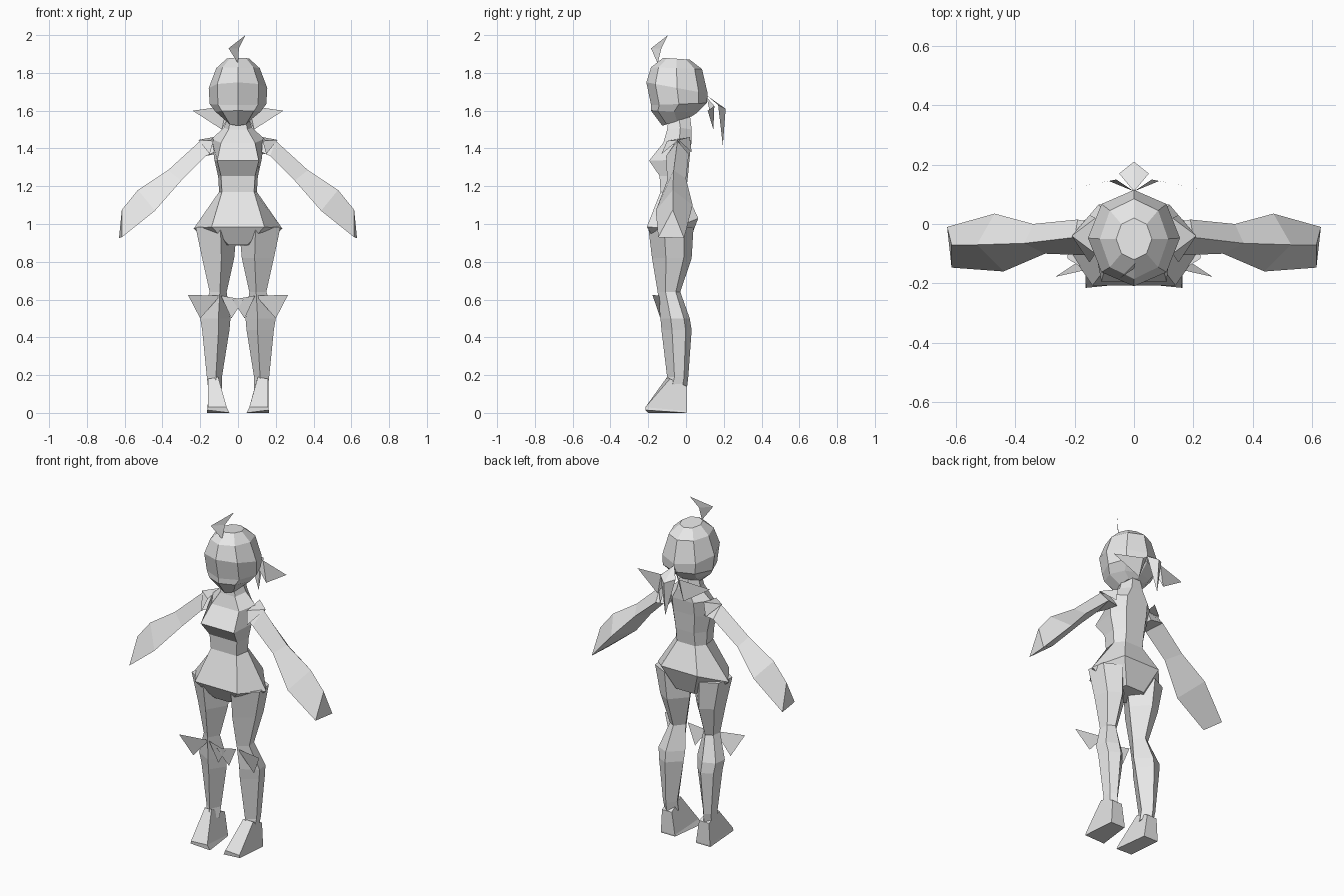
import bpy, bmesh, math

grey = bpy.data.materials.new("light grey")
grey.diffuse_color = (0.8, 0.8, 0.8, 1)


def make(name, verts, faces, mirror=False):
    """Flat shaded mesh, optionally mirrored across x = 0."""
    me = bpy.data.meshes.new(name)
    bm = bmesh.new()
    for s in ((1, -1) if mirror else (1,)):
        vs = [bm.verts.new((s * x, y, z)) for x, y, z in verts]
        for f in faces:
            bm.faces.new([vs[i] for i in f][::s])
    if len(faces) > 8:
        bmesh.ops.recalc_face_normals(bm, faces=bm.faces[:])
    bm.to_mesh(me)
    bm.free()
    me.materials.append(grey)
    ob = bpy.data.objects.new(name, me)
    bpy.context.collection.objects.link(ob)
    return ob


def loft(name, rings, mirror=False):
    """Skin a list of equal rings and cap both ends."""
    n = len(rings[0])
    verts = [p for r in rings for p in r]
    faces = [tuple(range(n)), tuple(range(len(verts) - n, len(verts)))]
    for k in range(len(rings) - 1):
        for i in range(n):
            a, b = k * n + i, k * n + (i + 1) % n
            faces.append((a, b, b + n, a + n))
    return make(name, verts, faces, mirror)


# Torso with neck, bust, waist and hips: front, side and back (half width, y, z)
torso = []
for f, s, b in [
    ((.035, -.09, 1.58), (.05, -.04, 1.58), (.025, .02, 1.58)),
    ((.05, -.10, 1.50), (.075, -.03, 1.51), (.04, .03, 1.50)),
    ((.09, -.12, 1.43), (.14, -.035, 1.45), (.07, .03, 1.44)),
    ((.11, -.195, 1.335), (.125, -.05, 1.34), (.07, .02, 1.36)),
    ((.09, -.14, 1.255), (.105, -.05, 1.25), (.06, .01, 1.25)),
    ((.085, -.135, 1.17), (.10, -.05, 1.17), (.06, 0, 1.17)),
    ((.14, -.207, .985), (.235, -.07, .975), (.12, .065, 1.03)),
    ((.05, -.15, .89), (.12, -.06, .88), (.06, .01, .89)),
]:
    right = [f, s, b]
    torso.append(right + [(-x, y, z) for x, y, z in right[::-1]])
loft("torso", torso)

# Head: eight-sided rings (z front, z back, half width, y front, y back)
head = []
for zf, zb, w, yf, yb in [
    (1.88, 1.87, .06, -.12, .02),
    (1.83, 1.82, .115, -.185, .085),
    (1.75, 1.69, .155, -.21, .115),
    (1.63, 1.64, .15, -.185, .11),
    (1.60, 1.59, .12, -.185, .06),
    (1.52, 1.57, .06, -.125, .03),
]:
    ring = []
    for i in range(8):
        a = i * math.pi / 4
        t = (1 - math.cos(a)) / 2
        ring.append((w * math.sin(a), yf + (yb - yf) * t, zf + (zb - zf) * t))
    head.append(ring)
loft("head", head)

# Legs: five-sided rings (z, x inner, x outer, y front, y back)
section = [(.4, 0), (1, .35), (.93, .8), (.5, 1), (0, .55)]
legs = []
for z, xi, xo, yf, yb in [
    (.985, .005, .225, -.20, .04),
    (.82, .02, .19, -.18, .03),
    (.64, .06, .15, -.15, -.03),
    (.50, .04, .20, -.135, .02),
    (.44, .045, .19, -.13, .03),
    (.19, .085, .165, -.10, .012),
    (.13, .085, .158, -.12, .005),
]:
    legs.append([(xi + (xo - xi) * u, yf + (yb - yf) * v, z) for u, v in section])
loft("leg", legs, True)

# Feet: wedges sloping from the ankle to the toe
loft("foot", [
    [(.105, -.10, .19), (.16, -.085, .18), (.155, .005, .14), (.09, .005, .14)],
    [(.06, -.205, .03), (.16, -.215, .03), (.162, .005, .01), (.07, .005, .01)],
    [(.045, -.20, 0), (.163, -.215, .015), (.163, .003, 0), (.07, .003, 0)],
], True)

# Arms: triangular sections (top ridge, lower front, lower back)
loft("arm", [
    [(.13, -.045, 1.45), (.125, -.09, 1.38), (.12, 0, 1.37)],
    [(.20, -.045, 1.44), (.17, -.105, 1.36), (.19, .015, 1.37)],
    [(.37, -.065, 1.285), (.30, -.10, 1.23), (.34, 0, 1.24)],
    [(.53, -.07, 1.18), (.44, -.16, 1.07), (.47, .035, 1.10)],
    [(.615, -.07, 1.075), (.615, -.147, .93), (.63, -.01, .925)],
], True)

# Sleeve caps over the shoulders
make("sleeve_cap", [(.13, .02, 1.46), (.13, -.10, 1.44), (.21, -.04, 1.445),
                    (.15, -.13, 1.37), (.15, .03, 1.38)],
     [(0, 1, 2), (1, 3, 2), (0, 2, 4)], True)

# Curled hair tuft on the crown
make("hair_tuft", [(.04, -.095, 2), (-.05, -.185, 1.93), (.005, -.13, 1.93),
                   (0, -.15, 1.85)], [(0, 1, 2), (1, 3, 2)])

# Ponytail blade at the back
make("ponytail", [(0, .11, 1.68), (.05, .17, 1.63), (-.05, .17, 1.63),
                  (0, .21, 1.61), (0, .195, 1.415)],
     [(0, 1, 3), (0, 3, 2), (1, 4, 3), (2, 3, 4)])

# Ribbon wings beside the ponytail
make("hair_ribbon", [(.0, .11, 1.67), (.06, .15, 1.625), (.24, .115, 1.60),
                     (.085, .145, 1.50)],
     [(0, 3, 1), (1, 3, 2)], True)

# Bows at the knees, with a wide outer and a small inner loop
make("knee_bow", [(.095, -.14, .62), (.265, -.178, .625), (.20, -.135, .50),
                  (.09, -.145, .62), (-.03, -.16, .60), (.035, -.135, .50)],
     [(0, 2, 1), (3, 4, 5)], True)
